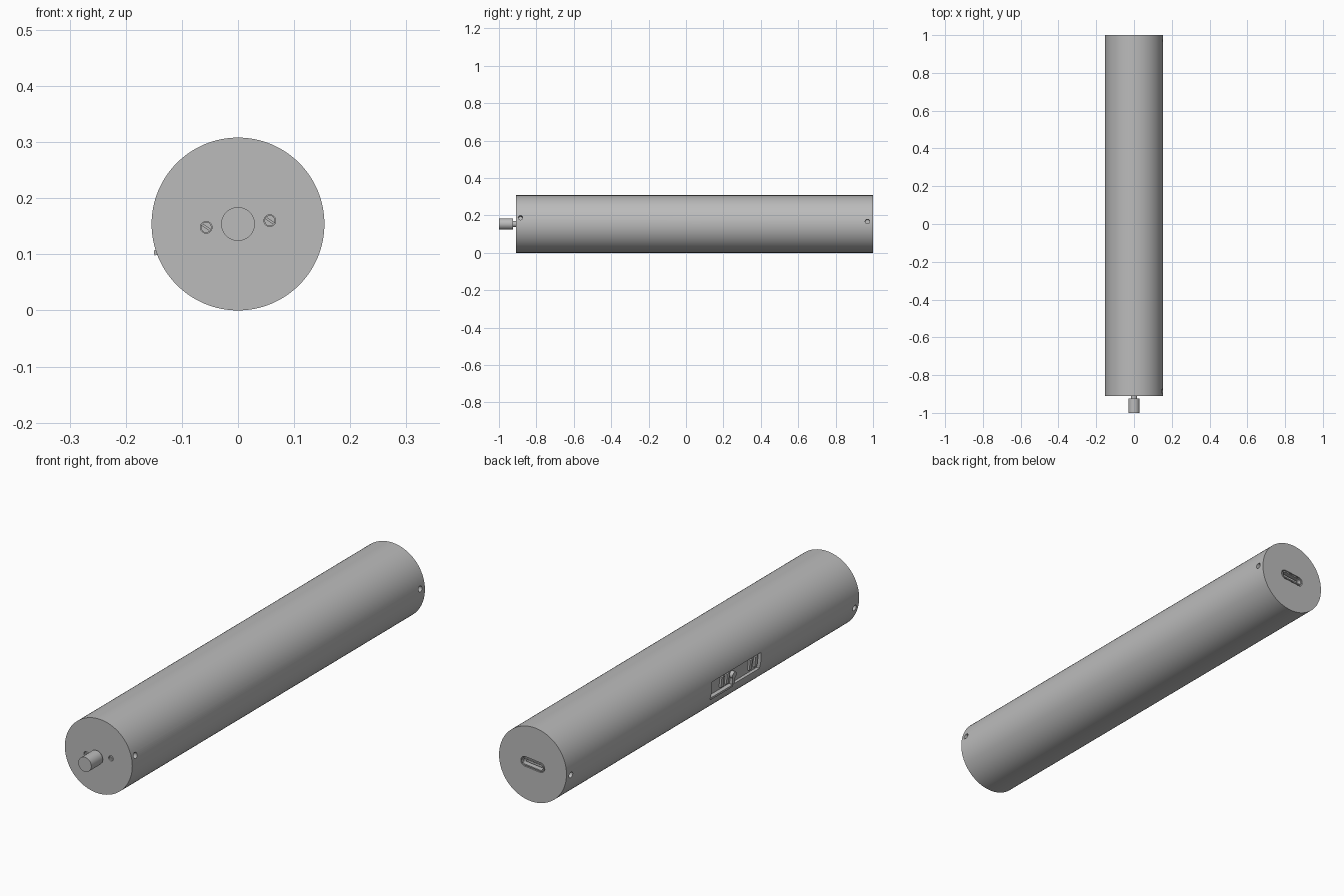
import bpy, bmesh, math
from mathutils import Matrix

if "Cube" in bpy.data.objects:
    bpy.data.objects.remove(bpy.data.objects["Cube"], do_unlink=True)

R = 0.154                     # tube radius, also the height of its axis
FRONT, BACK = -0.91, 1.0      # end faces of the tube
TWIST = math.radians(-6)      # roll of the fittings about the tube axis

mat = bpy.data.materials.new("satin grey")
mat.use_nodes = True
grey = (0.5, 0.5, 0.5, 1)
mat.diffuse_color = grey
mat.node_tree.nodes["Principled BSDF"].inputs["Base Color"].default_value = grey


def finish(name, bm, roll):
    """Roll the part about the tube axis, lift it and make an object."""
    bm.transform(Matrix.Translation((0, 0, R)) @ Matrix.Rotation(roll, 4, 'Y'))
    mesh = bpy.data.meshes.new(name)
    bm.to_mesh(mesh)
    bm.free()
    mesh.materials.append(mat)
    obj = bpy.data.objects.new(name, mesh)
    bpy.context.collection.objects.link(obj)
    return obj


def rod(name, radius, start, end, axis='Y', at=(0, 0), sides=32, roll=TWIST):
    """Cylinder along X or Y; at gives the other two coordinates."""
    bm = bmesh.new()
    bmesh.ops.create_cone(bm, cap_ends=True, segments=sides, radius1=radius,
                          radius2=radius, depth=end - start)
    mid = (start + end) / 2
    if axis == 'Y':
        place = Matrix.Translation((at[0], mid, at[1])) @ Matrix.Rotation(math.pi / 2, 4, 'X')
    else:
        place = Matrix.Translation((mid, at[0], at[1])) @ Matrix.Rotation(math.pi / 2, 4, 'Y')
    bm.transform(place)
    return finish(name, bm, roll)


def box(name, x, y, z, rounding=0.0, tilt=0.0):
    """Box between (low, high) limits, optionally rounded along Y."""
    bm = bmesh.new()
    bmesh.ops.create_cube(bm, size=1)
    size = [b - a for a, b in (x, y, z)]
    bm.transform(Matrix.Diagonal((*size, 1)))
    if rounding:
        edges = [e for e in bm.edges
                 if abs(e.verts[0].co.y - e.verts[1].co.y) > size[1] / 2]
        bmesh.ops.bevel(bm, geom=edges, offset=rounding, segments=6,
                        profile=0.5, affect='EDGES')
    bm.transform(Matrix.Translation([(a + b) / 2 for a, b in (x, y, z)])
                 @ Matrix.Rotation(tilt, 4, 'Y'))
    return finish(name, bm, TWIST)


def cut(target, cutter):
    """Subtract the cutter and throw it away."""
    cutter.hide_render = True
    mod = target.modifiers.new("cut", 'BOOLEAN')
    mod.operation, mod.solver, mod.object = 'DIFFERENCE', 'EXACT', cutter
    bpy.context.view_layer.objects.active = target
    bpy.ops.object.modifier_apply(modifier=mod.name)
    bpy.data.objects.remove(cutter, do_unlink=True)


# Main tube
tube = rod("tube_body", R, FRONT, BACK, sides=128, roll=0)
parts = [tube]

# Fixing holes on both sides near each end
for y, roll in ((-0.885, math.radians(-12.7)), (0.97, math.radians(-5))):
    for low, high in ((-0.2, -0.125), (0.125, 0.2)):
        cut(tube, rod("hole_cutter", 0.012, low, high, 'X', (y, 0), 24, roll))

# Slotted screws sunk into the front face
for x in (-0.057, 0.057):
    cut(tube, rod("screw_cutter", 0.0105, FRONT - 0.05, FRONT + 0.02, at=(x, 0), sides=24))
    screw = rod("front_screw", 0.0095, FRONT + 0.005, FRONT + 0.02, at=(x, 0), sides=24)
    cut(screw, box("slot_cutter", (x - 0.02, x + 0.02), (FRONT, FRONT + 0.009),
                   (-0.0015, 0.0015), tilt=math.radians(40)))
    parts.append(screw)

# Output shaft: narrow neck and thicker drive end
parts.append(rod("shaft_neck", 0.017, -0.93, FRONT + 0.01))
parts.append(rod("shaft_end", 0.03, -1.0, -0.925, sides=48))

# Charging socket in the back face
cut(tube, box("socket_cutter", (-0.055, 0.055), (0.92, 1.1), (-0.02, 0.02), 0.0195))
shell = box("socket_shell", (-0.051, 0.051), (0.92, BACK), (-0.016, 0.016), 0.0155)
cut(shell, box("shell_cutter", (-0.046, 0.046), (0.93, 1.1), (-0.011, 0.011), 0.0105))
parts.append(shell)
parts.append(box("socket_tongue", (-0.035, 0.035), (0.925, 0.99), (-0.004, 0.004)))

# Service window on the side with its fittings
cut(tube, box("window_cutter", (-0.2, -0.138), (-0.27, 0.05), (-0.034, 0.034)))
parts.append(box("window_ledge", (-0.154, -0.13), (-0.09, 0.05), (-0.04, -0.031)))
parts.append(rod("window_button", 0.014, -0.152, -0.13, 'X', (-0.10, 0.005)))
parts.append(box("window_post", (-0.15, -0.13), (-0.107, -0.093), (-0.032, -0.008)))
for y in (-0.03, -0.065, -0.215, -0.25):
    parts.append(box("window_contact", (-0.147, -0.13), (y - 0.008, y + 0.008),
                     (-0.02, 0.024)))

# Smooth the round surfaces, keep the rims sharp
bpy.ops.object.select_all(action='DESELECT')
for part in parts:
    part.select_set(True)
bpy.context.view_layer.objects.active = tube
bpy.ops.object.shade_smooth_by_angle(angle=math.radians(30))
